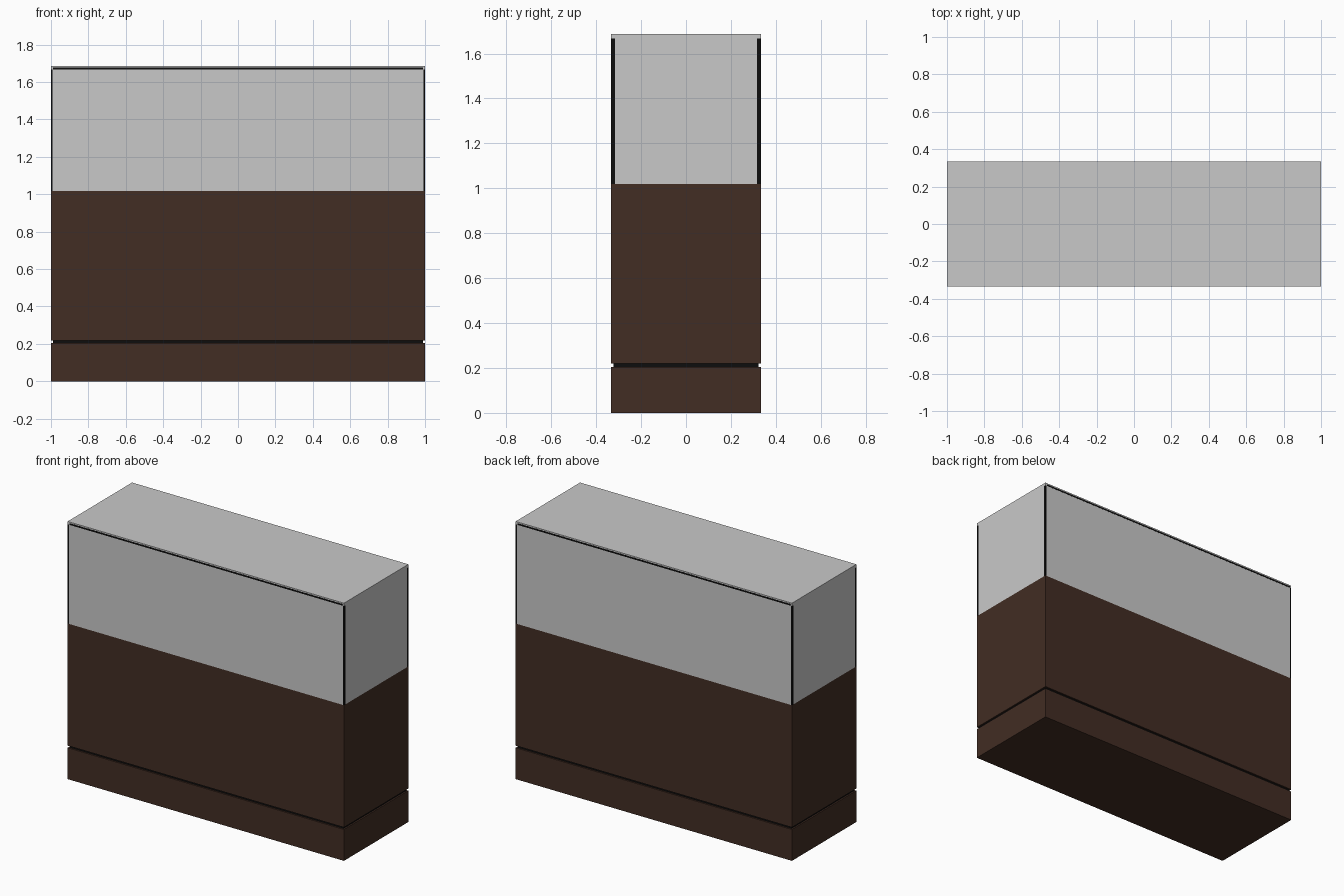
import bpy

if "Cube" in bpy.data.objects:
    bpy.data.objects.remove(bpy.data.objects["Cube"])


def material(name, rgb):
    m = bpy.data.materials.new(name)
    m.diffuse_color = (*rgb, 1.0)
    m.use_nodes = True
    m.node_tree.nodes["Principled BSDF"].inputs["Base Color"].default_value = m.diffuse_color
    return m


brown = material("dark_brown_wood", (0.054, 0.026, 0.017))
black = material("black_seal", (0.004, 0.004, 0.004))
glass = material("pale_grey_glass", (0.584, 0.584, 0.584))


def box(name, x, y, z, mat):
    """Box from (min, max) ranges on each axis."""
    bpy.ops.mesh.primitive_cube_add(size=1, location=[(a + b) / 2 for a, b in (x, y, z)])
    o = bpy.context.object
    o.name = name
    o.scale = [b - a for a, b in (x, y, z)]
    bpy.ops.object.transform_apply(location=False, rotation=False, scale=True)
    o.data.materials.append(mat)
    return o


W, D = 1.0, 0.333                  # half width, half depth
Z_CAB, Z_LID, Z_TOP = 1.018, 1.667, 1.686
T = 0.016                          # glass thickness
P = 0.0005                         # seals stand just proud of the glass

# Wooden cabinet with a recessed black shadow gap above the plinth
box("plinth", (-W, W), (-D, D), (0, 0.205), brown)
box("shadow_gap", (-W + 0.01, W - 0.01), (-D + 0.01, D - 0.01), (0.205, 0.219), black)
box("cabinet", (-W, W), (-D, D), (0.219, Z_CAB), brown)

# Glass lid
box("glass_lid", (-W, W), (-D, D), (Z_LID, Z_TOP), glass)

for s, side in ((-1, "front"), (1, "back")):
    # Long glass panes with a seal under the lid edge
    y = sorted((s * (D - T), s * D))
    box(side + "_pane", (-W + 0.008, W - 0.008), y, (Z_CAB, Z_LID), glass)
    ys = sorted((s * (D - T), s * (D + P)))
    box(side + "_top_seal", (-W + 0.012, W - 0.012), ys, (Z_LID, Z_LID + 0.011), black)
    # Black corner seals
    for t, end in ((-1, "left"), (1, "right")):
        x = sorted((t * (W - 0.008), t * W))
        box(f"{side}_{end}_corner_seal", x, y, (Z_CAB, Z_LID), black)

# Short glass end panes between the corner seals
for t, end in ((-1, "left"), (1, "right")):
    x = sorted((t * (W - T), t * W))
    box(end + "_pane", x, (-D + T, D - T), (Z_CAB, Z_LID), glass)
